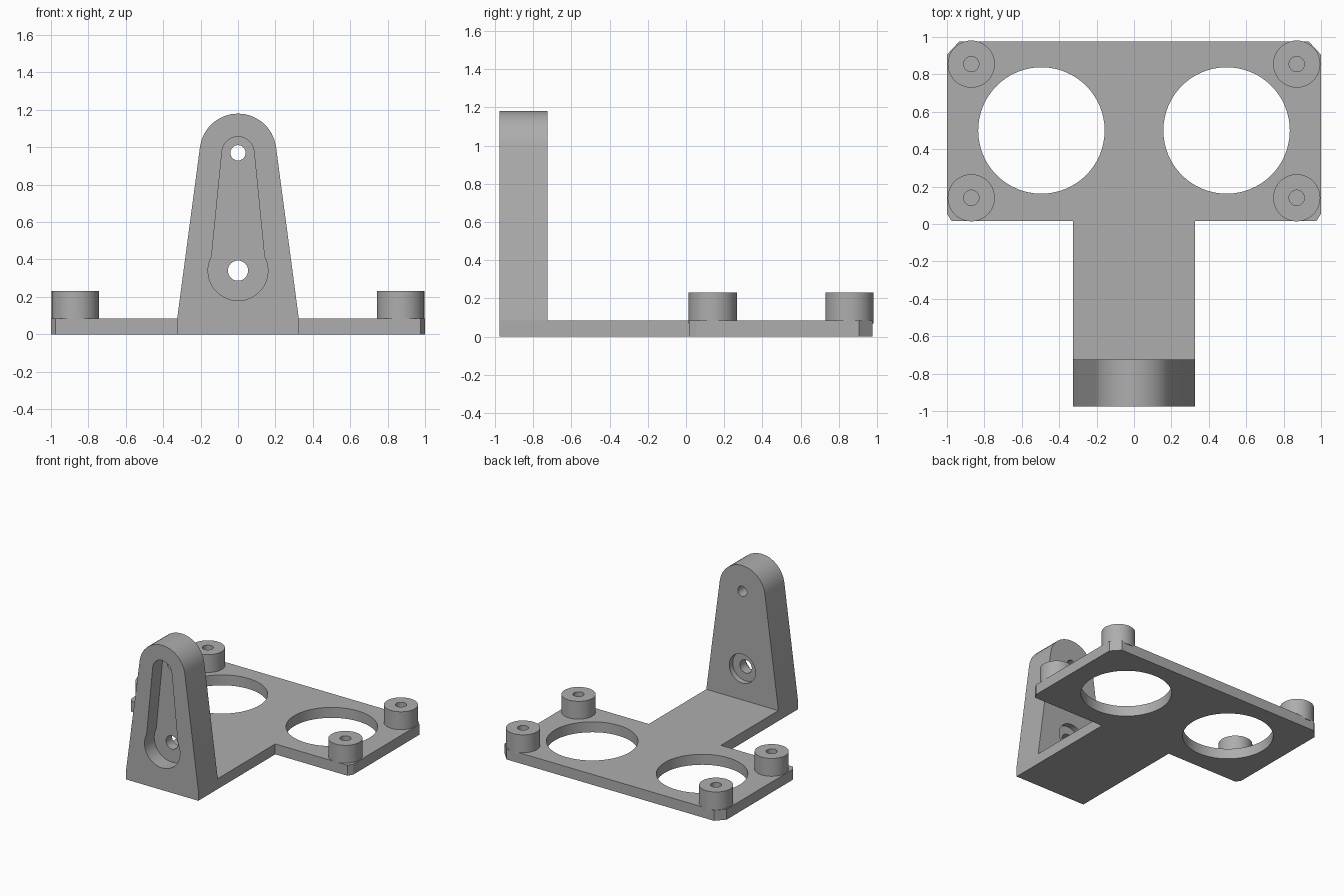
import bpy, bmesh
from math import radians, sin, cos, pi
from mathutils import Matrix

cube = bpy.data.objects.get("Cube")
if cube:
    bpy.data.objects.remove(cube)

grey = bpy.data.materials.new("plain grey")
grey.use_nodes = True
colour = (0.42, 0.42, 0.42, 1)
grey.diffuse_color = colour
grey.node_tree.nodes["Principled BSDF"].inputs["Base Color"].default_value = colour


def prism(name, points, low, high, upright=False):
    """Extrude an outline along z, or an x-z outline along y."""
    bm = bmesh.new()
    if upright:
        verts = [bm.verts.new((u, low, v)) for u, v in points]
        step = (0, high - low, 0)
    else:
        verts = [bm.verts.new((u, v, low)) for u, v in points]
        step = (0, 0, high - low)
    face = bm.faces.new(verts)
    top = bmesh.ops.extrude_face_region(bm, geom=[face])
    moved = [g for g in top["geom"] if isinstance(g, bmesh.types.BMVert)]
    bmesh.ops.translate(bm, verts=moved, vec=step)
    bmesh.ops.recalc_face_normals(bm, faces=bm.faces)
    mesh = bpy.data.meshes.new(name)
    bm.to_mesh(mesh)
    bm.free()
    mesh.materials.append(grey)
    obj = bpy.data.objects.new(name, mesh)
    bpy.context.collection.objects.link(obj)
    return obj


def arc(u, v, r, start=0, end=360, n=48):
    full = end - start == 360
    steps = n if full else n + 1
    angles = [radians(start + (end - start) * i / n) for i in range(steps)]
    return [(u + r * cos(a), v + r * sin(a)) for a in angles]


def cut(obj, cutters):
    for c in cutters:
        c.hide_render = True
        mod = obj.modifiers.new("cut", 'BOOLEAN')
        mod.operation = 'DIFFERENCE'
        mod.solver = 'EXACT'
        mod.object = c
    deps = bpy.context.evaluated_depsgraph_get()
    obj.data = bpy.data.meshes.new_from_object(obj.evaluated_get(deps))
    obj.modifiers.clear()
    for c in cutters:
        bpy.data.objects.remove(c)


PLATE = 0.085
FRONT, BACK = -0.975, -0.725

# T-shaped base plate with clipped corners and two large openings
half = [(0.325, FRONT), (0.325, 0.015), (0.975, 0.015), (1, 0.055),
        (1, 0.905), (0.935, 0.975)]
outline = half + [(-x, y) for x, y in reversed(half)]
base = prism("base_plate", outline, 0, PLATE)
cut(base, [prism("opening_cutter", arc(s * 0.495, 0.5, 0.338, n=64), -0.1, 0.2)
           for s in (-1, 1)])
parts = [base]

# Hollow standoffs at the four corners
for side, s in (("left", 1), ("right", -1)):
    for end, y in (("front", 0.14), ("back", 0.855)):
        boss = prism(f"standoff_{end}_{side}", arc(s * 0.87, y, 0.126), 0.07, 0.23)
        cut(boss, [prism("bore_cutter", arc(s * 0.87, y, 0.041, n=32), 0, 0.4)])
        parts.append(boss)

# Tapered upright with a rounded top
profile = [(-0.325, PLATE), (0.325, PLATE)] + arc(0, 0.975, 0.205, 7.6, 172.4, 16)
upright = prism("upright_bracket", profile, FRONT, BACK, True)

# Front keyhole recess, rear counterbore and two through holes
keyhole = arc(0, 0.97, 0.086, 6, 174, 20) + arc(0, 0.34, 0.16, 152, 388, 40)
cut(upright, [
    prism("recess_cutter", keyhole, FRONT - 0.1, FRONT + 0.125, True),
    prism("counterbore_cutter", arc(0, 0.34, 0.118), BACK - 0.045, BACK + 0.1, True),
    prism("lower_hole_cutter", arc(0, 0.34, 0.054, n=32), -1.2, -0.5, True),
    prism("upper_hole_cutter", arc(0, 0.97, 0.041, n=32), -1.2, -0.5, True)])
parts.append(upright)

# Smooth curved walls, keep edges sharp
bpy.ops.object.select_all(action='DESELECT')
for obj in parts:
    obj.select_set(True)
bpy.context.view_layer.objects.active = base
bpy.ops.object.shade_smooth_by_angle(angle=radians(25))
